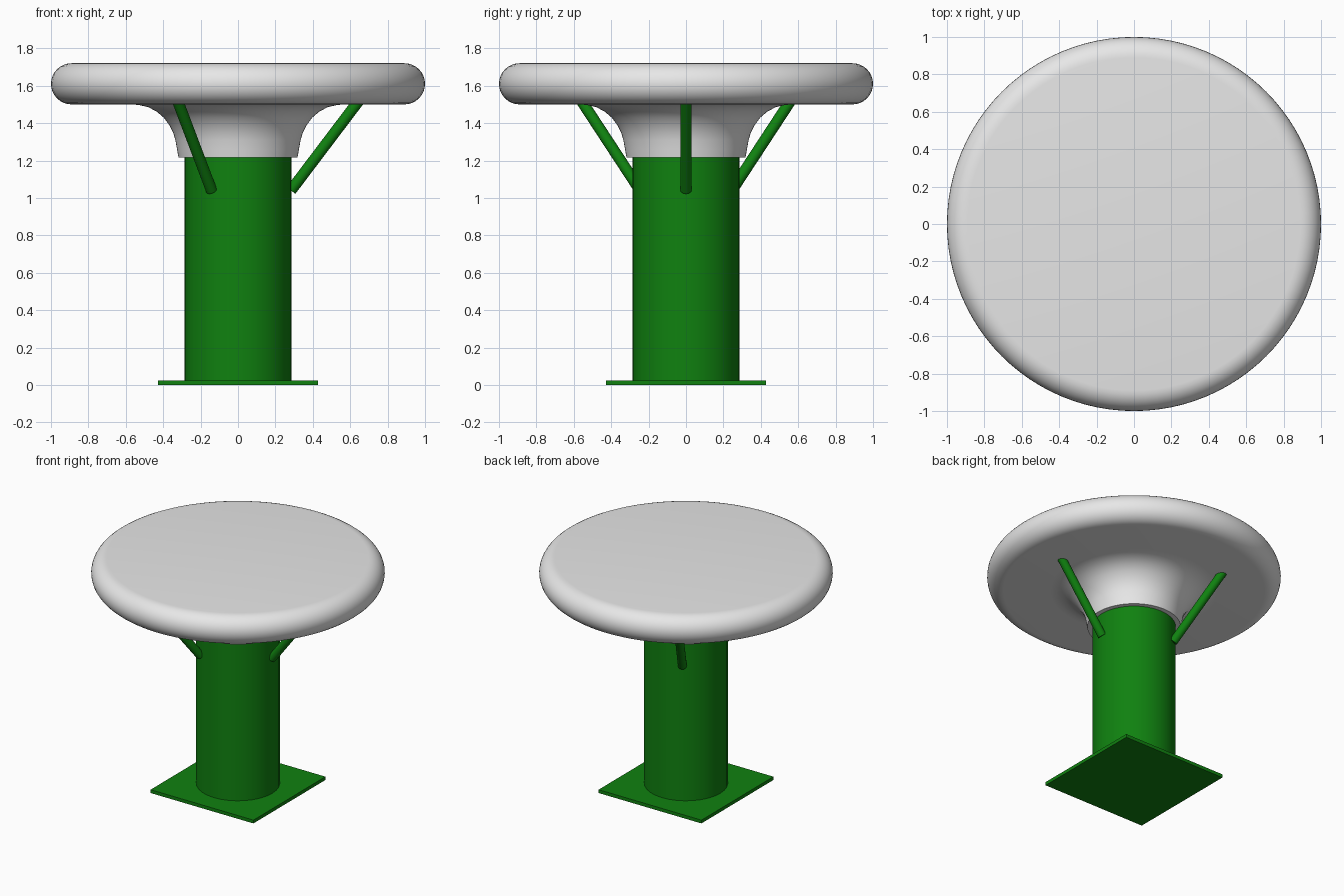
import bpy, bmesh, math
from mathutils import Vector

if "Cube" in bpy.data.objects:
    bpy.data.objects.remove(bpy.data.objects["Cube"])


def material(name, rgb):
    m = bpy.data.materials.new(name)
    m.diffuse_color = (*rgb, 1)
    m.use_nodes = True
    m.node_tree.nodes["Principled BSDF"].inputs["Base Color"].default_value = m.diffuse_color
    return m


GREEN = material("green paint", (0.005, 0.22, 0.005))
GREY = material("light grey", (0.8, 0.8, 0.8))


def finish(ob, name, mat, smooth=True):
    ob.name = name
    ob.data.materials.append(mat)
    if smooth:
        bpy.ops.object.select_all(action='DESELECT')
        ob.select_set(True)
        bpy.context.view_layer.objects.active = ob
        bpy.ops.object.shade_smooth_by_angle(angle=math.radians(35))
    return ob


def lathe(name, profile, mat, steps=96):
    """Spin an (r, z) profile about the z axis."""
    bm = bmesh.new()
    vs = [bm.verts.new((r, 0, z)) for r, z in profile]
    es = [bm.edges.new(p) for p in zip(vs, vs[1:])]
    bmesh.ops.spin(bm, geom=vs + es, cent=(0, 0, 0), axis=(0, 0, 1),
                   angle=2 * math.pi, steps=steps)
    bmesh.ops.remove_doubles(bm, verts=bm.verts, dist=1e-5)
    bmesh.ops.recalc_face_normals(bm, faces=bm.faces)
    me = bpy.data.meshes.new(name)
    bm.to_mesh(me)
    bm.free()
    ob = bpy.data.objects.new(name, me)
    bpy.context.collection.objects.link(ob)
    return finish(ob, name, mat)


def rod(name, a, b, radius, mat):
    a, b = Vector(a), Vector(b)
    bpy.ops.mesh.primitive_cylinder_add(vertices=32, radius=radius, depth=(b - a).length,
                                        location=(a + b) / 2)
    ob = bpy.context.object
    ob.rotation_euler = (b - a).to_track_quat('Z', 'Y').to_euler()
    return finish(ob, name, mat)


# square base plate
bpy.ops.mesh.primitive_cube_add(size=1, location=(0, 0, 0.0125))
plate = bpy.context.object
plate.scale = (0.855, 0.855, 0.025)
finish(plate, "base_plate", GREEN, smooth=False)

# round column
rod("column", (0, 0, 0.02), (0, 0, 1.25), 0.285, GREEN).data
bpy.context.object.name = "column"

# round seat with a half-round rim, and the flared collar below it
R = 0.11
rim = [(0.89 + R * math.cos(t), 1.61 + R * math.sin(t))
       for t in (math.radians(-90 + 180 * i / 16) for i in range(17))]
collar = [(0.27, 1.215), (0.318, 1.215), (0.326, 1.26), (0.335, 1.31), (0.347, 1.35),
          (0.368, 1.39), (0.398, 1.43), (0.435, 1.462), (0.48, 1.485), (0.53, 1.497),
          (0.57, 1.50)]
lathe("seat", collar + rim + [(0, 1.72)], GREY)

# three slanted braces
for i in range(3):
    a = i * 2 * math.pi / 3
    c, s = math.cos(a), math.sin(a)
    rod(f"brace_{i + 1}", (0.283 * c, 0.283 * s, 1.04), (0.65 * c, 0.65 * s, 1.525), 0.03, GREEN)
